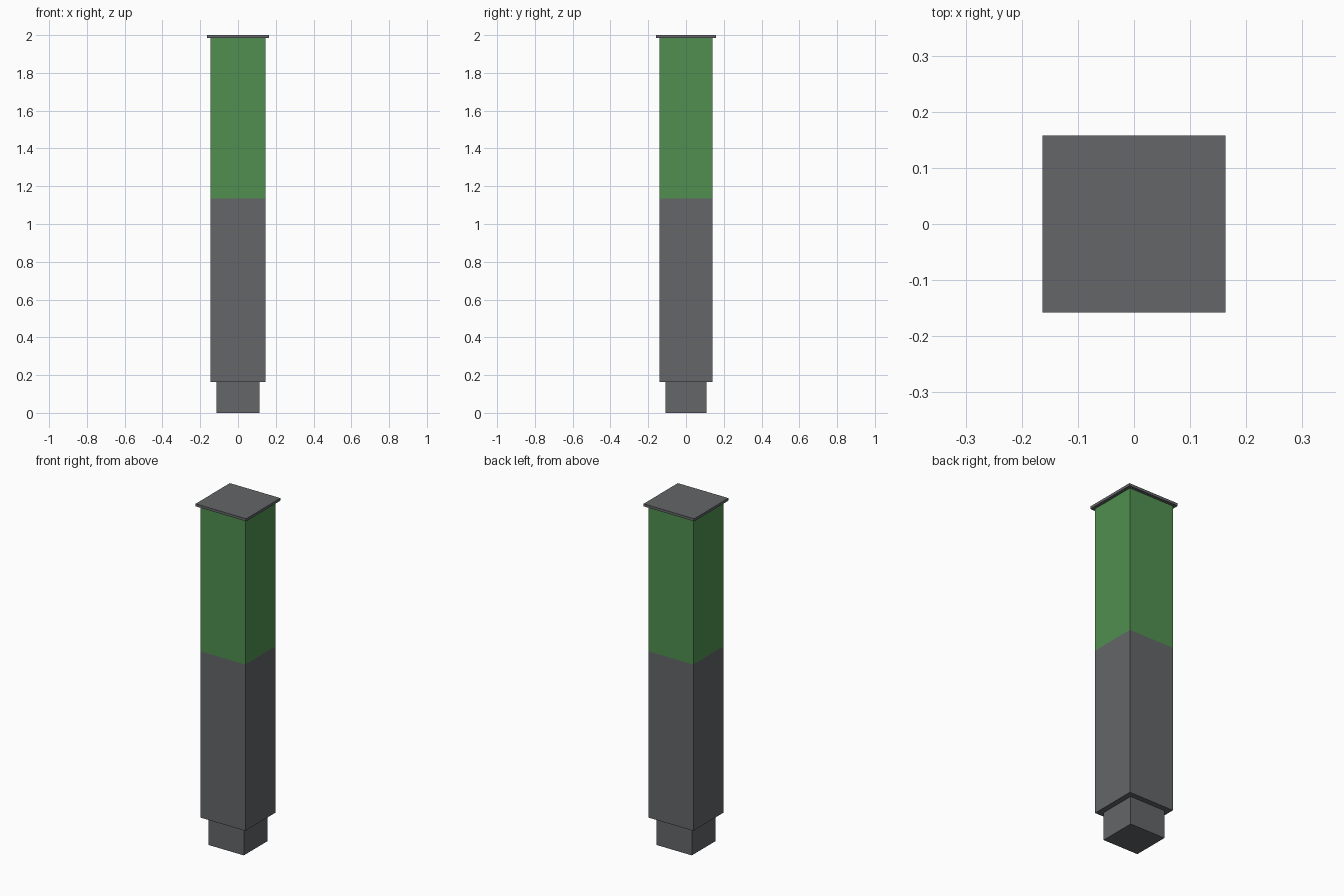
import bpy
import bmesh

if "Cube" in bpy.data.objects:
    bpy.data.objects.remove(bpy.data.objects["Cube"])


def material(name, rgb):
    m = bpy.data.materials.new(name)
    m.diffuse_color = (*rgb, 1.0)
    m.use_nodes = True
    m.node_tree.nodes["Principled BSDF"].inputs["Base Color"].default_value = m.diffuse_color
    return m


grey = material("dark grey", (0.125, 0.133, 0.138))
green = material("green", (0.082, 0.275, 0.08))


def box(name, width, depth, z0, z1, cut=None):
    """Box from z0 to z1; an optional cut height splits grey below from green above."""
    bm = bmesh.new()
    bmesh.ops.create_cube(bm, size=1.0)
    for v in bm.verts:
        v.co = (v.co.x * width, v.co.y * depth, z0 + (v.co.z + 0.5) * (z1 - z0))
    if cut is not None:
        bmesh.ops.bisect_plane(bm, geom=bm.verts[:] + bm.edges[:] + bm.faces[:],
                               plane_co=(0, 0, cut), plane_no=(0, 0, 1))
        for f in bm.faces:
            f.material_index = int(f.calc_center_median().z > cut)
    mesh = bpy.data.meshes.new(name)
    bm.to_mesh(mesh)
    bm.free()
    mesh.materials.append(grey)
    if cut is not None:
        mesh.materials.append(green)
    obj = bpy.data.objects.new(name, mesh)
    bpy.context.collection.objects.link(obj)
    return obj


# Recessed foot
box("foot", 0.228, 0.218, 0.0, 0.164)
# Column, grey below and green above
box("column", 0.291, 0.281, 0.164, 1.985, cut=1.136)
# Thin overhanging lid
box("cap", 0.327, 0.316, 1.985, 2.0)
